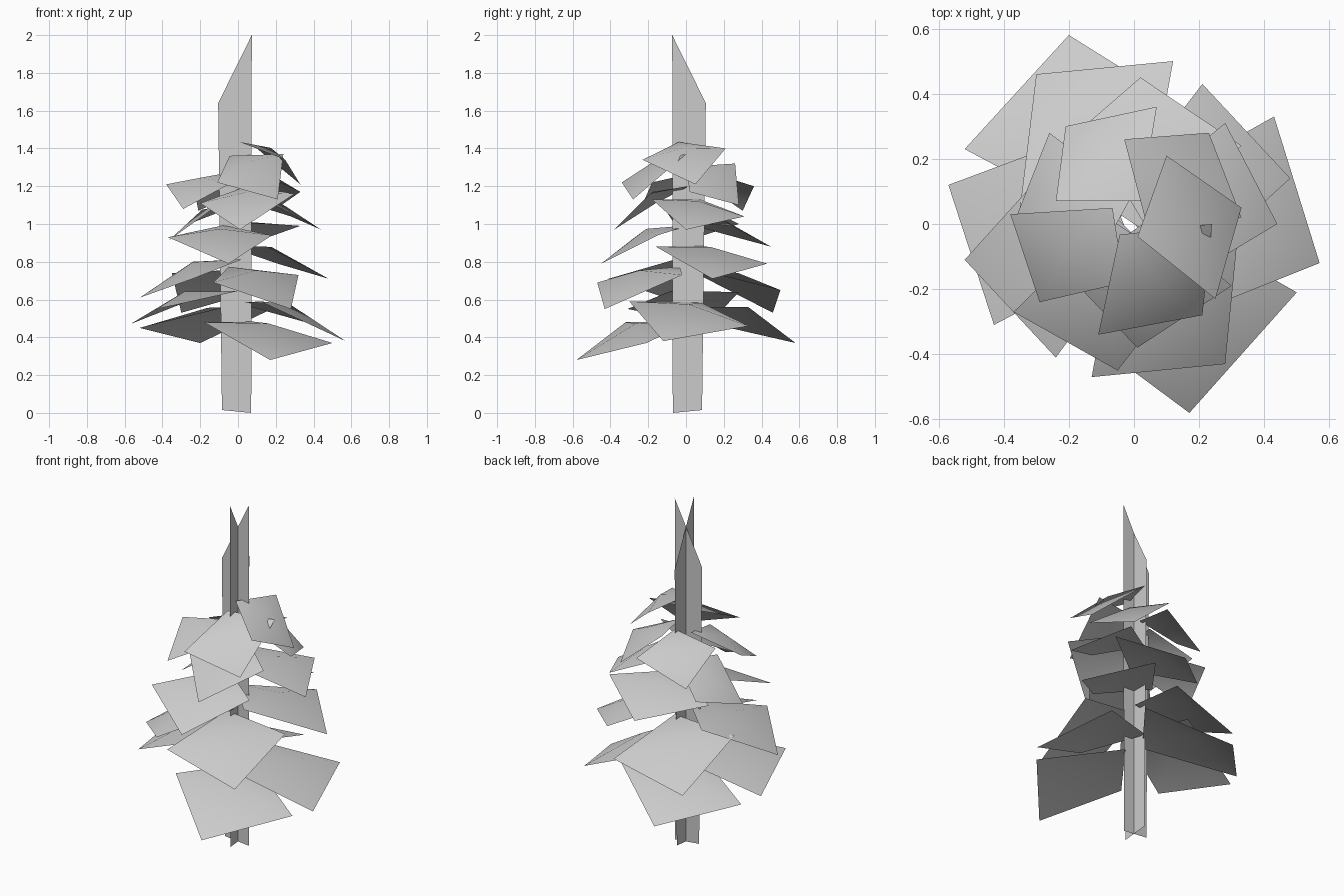
import bpy
from mathutils import Vector

cube = bpy.data.objects.get("Cube")
if cube:
    bpy.data.objects.remove(cube, do_unlink=True)

# One plain grey for the whole tree
grey = bpy.data.materials.new("plain_grey")
grey.use_nodes = True
colour = (0.6, 0.6, 0.6, 1)
grey.diffuse_color = colour
grey.node_tree.nodes["Principled BSDF"].inputs["Base Color"].default_value = colour


def build(name, points, faces, smooth=False):
    mesh = bpy.data.meshes.new(name)
    mesh.from_pydata(points, [], faces)
    mesh.materials.append(grey)
    for polygon in mesh.polygons:
        polygon.use_smooth = smooth
    part = bpy.data.objects.new(name, mesh)
    bpy.context.collection.objects.link(part)
    return part


def bough(name, left, tip, right):
    """Drooping four-sided card with a raised centre; its inner corner is drawn to the trunk."""
    left, tip, right = (Vector(corner) / 100 for corner in (left, tip, right))
    middle = (left + right) / 2
    inner = (left + right - tip) * 0.55
    inner.z = middle.z + 0.4 * (middle.z - tip.z)
    centre = middle + Vector((0, 0, 0.07 * (left - right).length))
    fan = [(i, (i + 1) % 4, 4) for i in range(4)]
    build(name, [left, tip, right, inner, centre], fan, smooth=True)


# Trunk: two crossed upright cards with slanted tops
profile = [(-0.085, 0.015), (0.07, 0), (0.073, 2), (-0.105, 1.64)]
build("trunk_card_across", [(u, 0, z) for u, z in profile], [(0, 1, 2, 3)])
build("trunk_card_deep", [(0, -u, z) for u, z in profile], [(0, 1, 2, 3)])

# Boughs from the lowest ring up: left corner, tip, right corner, in hundredths
lower_boughs = {
    "low_front": ((-18, -32, 48), (17, -58, 28), (50, -21, 37)),
    "low_left": ((12, -30, 59), (57, -12, 38), (43, 33, 46)),
    "low_back": ((20, 33, 56), (-20, 58, 37), (-52, 23, 45)),
    "low_right": ((-14, 28, 64), (-57, 12, 47), (-43, -31, 55)),
    "second_back": ((12, 50, 65), (-30, 46, 53), (-35, 5, 74)),
    "second_front": ((-13, -47, 69), (28, -43, 55), (32, -2, 73)),
    "second_right": ((-24, 20, 80), (-52, -11, 61), (-24, -41, 71)),
    "second_left": ((15, -16, 88), (48, 14, 71), (21, 43, 79)),
}
upper_boughs = {
    "third_front": ((-37, -27, 93), (-5, -45, 79), (18, -15, 94)),
    "third_back": ((33, 24, 99), (2, 45, 88), (-28, 19, 95)),
    "third_right": ((-26, 28, 100), (-37, 0, 91), (-12, -12, 109)),
    "third_left": ((14, -18, 113), (44, 0, 97), (28, 31, 104)),
    "fourth_front": ((-20, -16, 111), (1, -38, 97), (30, -19, 116)),
    "fourth_back": ((7, 36, 120), (-21, 30, 107), (-24, 7, 123)),
    "fourth_right": ((-38, 3, 121), (-29, -24, 108), (-3, -18, 122)),
    "fourth_left": ((33, 2, 117), (23, 28, 110), (-3, 26, 132)),
    "top_front": ((-11, -34, 122), (21, -28, 113), (24, 0, 137)),
    "top_left": ((25, -23, 134), (33, 5, 121), (10, 21, 140)),
}
for ring in (lower_boughs, upper_boughs):
    for name, corners in ring.items():
        bough(name + "_bough", *corners)
